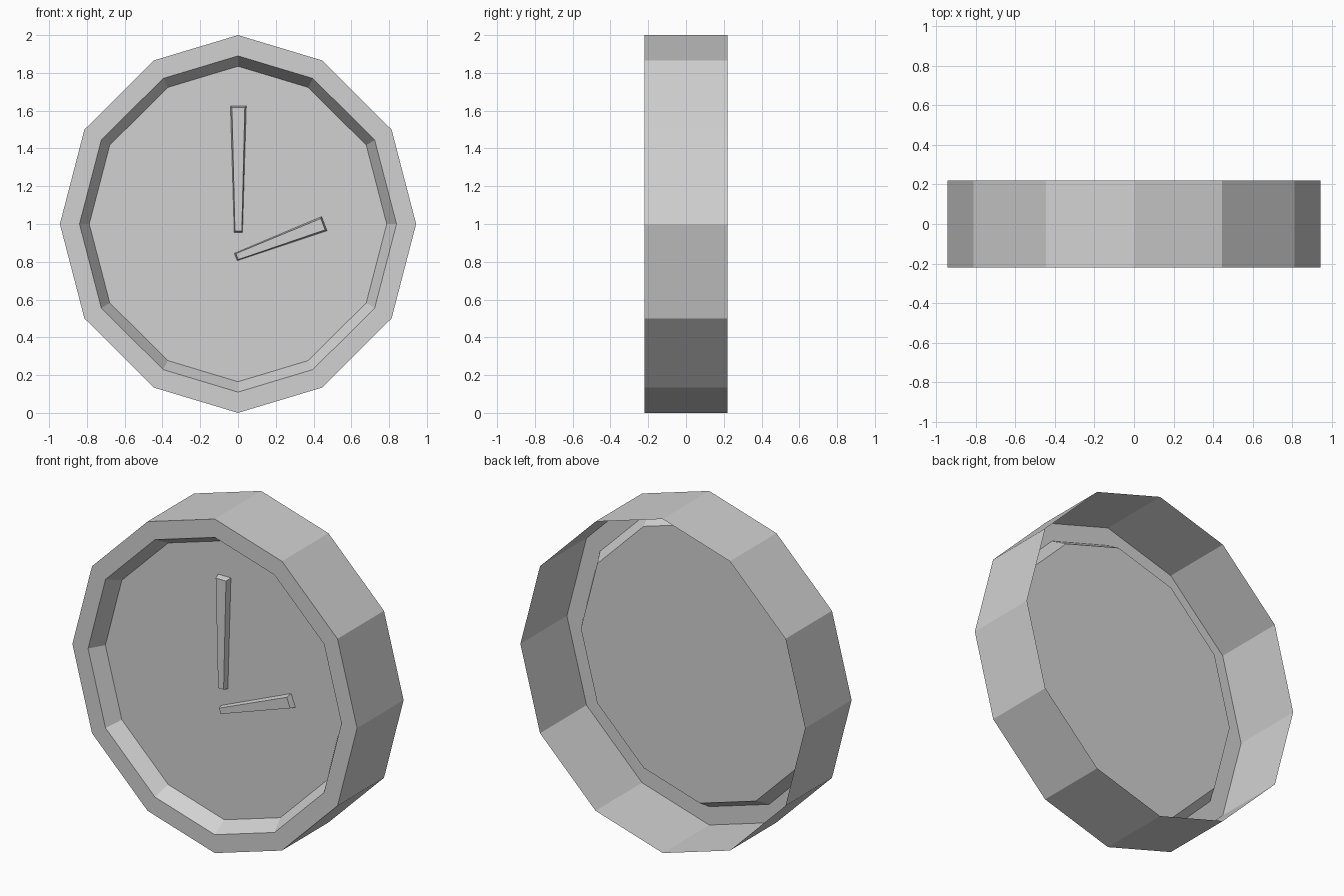
import bpy, bmesh
from mathutils import Vector

cube = bpy.data.objects.get("Cube")
if cube:
    bpy.data.objects.remove(cube)

grey = bpy.data.materials.new("plain grey")
grey.use_nodes = True
colour = (0.64, 0.64, 0.64, 1)
grey.diffuse_color = colour
grey.node_tree.nodes["Principled BSDF"].inputs["Base Color"].default_value = colour

HALF_DEPTH = 0.22
FACE_Y = -0.13


def loft(name, rings):
    """Join rings of points (clockwise from the front) and cap the last one."""
    bm = bmesh.new()
    loops = [[bm.verts.new(p) for p in ring] for ring in rings]
    for a, b in zip(loops, loops[1:]):
        for i in range(len(a)):
            j = (i + 1) % len(a)
            bm.faces.new((a[i], b[i], b[j], a[j]))
    bm.faces.new(reversed(loops[-1]))
    mesh = bpy.data.meshes.new(name)
    bm.to_mesh(mesh)
    bm.free()
    mesh.materials.append(grey)
    obj = bpy.data.objects.new(name, mesh)
    bpy.context.collection.objects.link(obj)
    return obj


# Twelve-sided outline, one quarter mirrored to the others
quarter = [(0, 1), (0.445, 0.866), (0.813, 0.5), (0.943, 0)]
half = quarter + [(x, -z) for x, z in quarter[-2::-1]]
outline = half + [(-x, z) for x, z in half[-2:0:-1]]


def ring(scale, y):
    return [(x * scale, y, 1 + z * scale) for x, z in outline]


# Open-backed case: outer wall, front rim, sloped lip and dial
loft("clock_case", [ring(1, HALF_DEPTH), ring(1, -HALF_DEPTH),
                    ring(0.89, -HALF_DEPTH), ring(0.835, FACE_Y)])


def hand(name, start, end, start_width, end_width, thickness=0.035):
    """Tapered bar with slightly sloping sides, resting on the dial."""
    start, end = Vector((start[0], 0, start[1])), Vector((end[0], 0, end[1]))
    along = (end - start).normalized()
    side = Vector((along.z, 0, -along.x))

    def section(inset, y):
        a, b = start + along * inset, end - along * inset
        wa, wb = start_width / 2 - inset / 2, end_width / 2 - inset
        lift = Vector((0, y, 0))
        return [p + lift for p in (a - side * wa, b - side * wb,
                                   b + side * wb, a + side * wa)]

    loft(name, [section(0, FACE_Y), section(0.008, FACE_Y - thickness)])


hand("minute_hand", (0.002, 0.955), (0.002, 1.625), 0.044, 0.084)
hand("hour_hand", (-0.012, 0.825), (0.457, 1.002), 0.042, 0.08)
